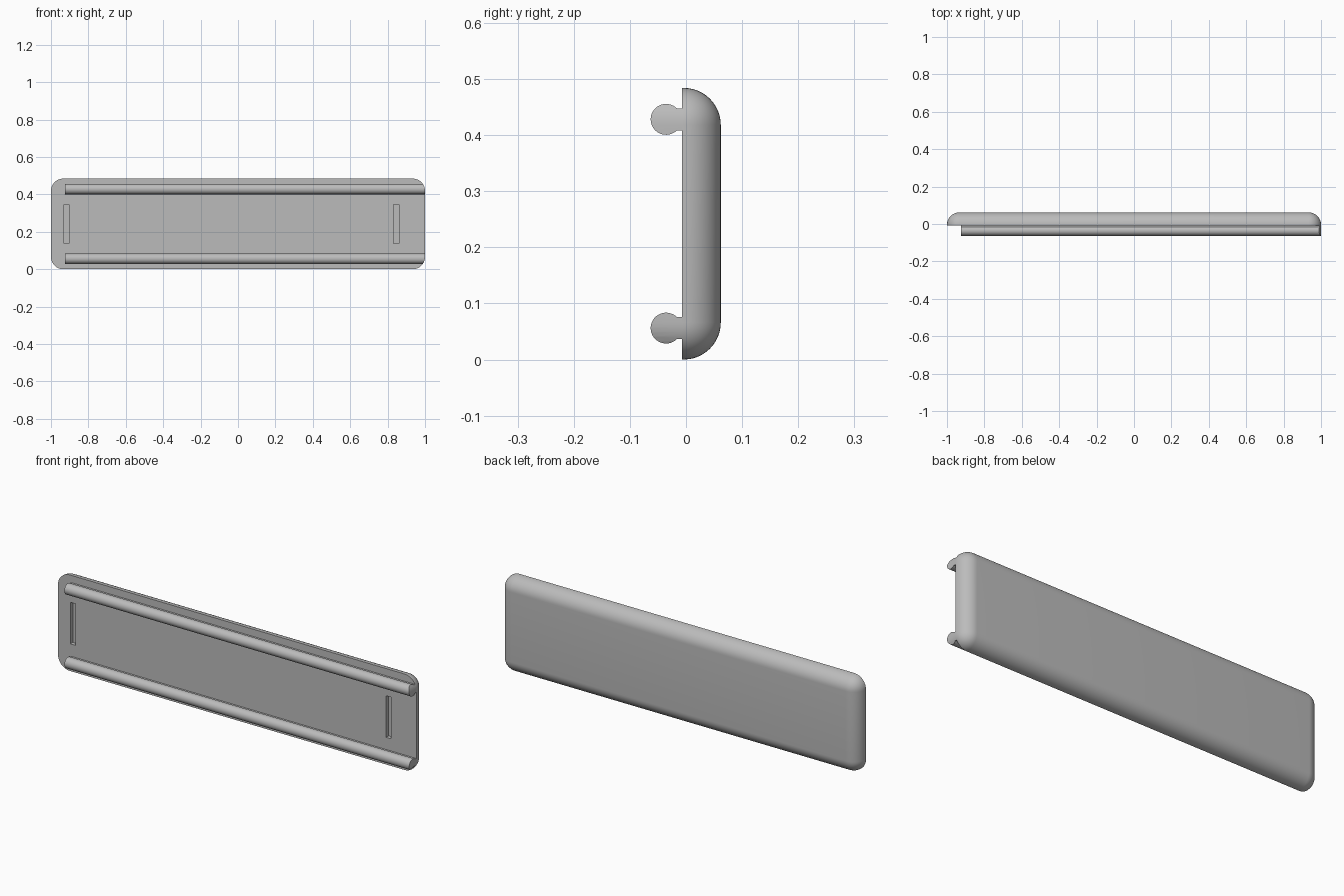
import bpy, bmesh, math

if "Cube" in bpy.data.objects:
    bpy.data.objects.remove(bpy.data.objects["Cube"], do_unlink=True)

LENGTH, HEIGHT = 2.0, 0.484
FRONT, BACK = -0.007, 0.062
RADIUS = 0.066
MID = HEIGHT / 2

grey = bpy.data.materials.new("plain_grey")
grey.use_nodes = True
grey.diffuse_color = (0.5, 0.5, 0.5, 1)
grey.node_tree.nodes["Principled BSDF"].inputs["Base Color"].default_value = grey.diffuse_color


def finish(name, bm):
    bmesh.ops.recalc_face_normals(bm, faces=bm.faces[:])
    mesh = bpy.data.meshes.new(name)
    bm.to_mesh(mesh)
    bm.free()
    mesh.materials.append(grey)
    obj = bpy.data.objects.new(name, mesh)
    bpy.context.collection.objects.link(obj)
    return obj


def box(name, x, y, z, rounded=None):
    """Box from (min, max) ranges; 'rounded' picks the edges to round."""
    bm = bmesh.new()
    bmesh.ops.create_cube(bm, size=1)
    for v in bm.verts:
        v.co = [r[0] if c < 0 else r[1] for c, r in zip(v.co, (x, y, z))]
    if rounded:
        edges = [e for e in bm.edges if rounded(e)]
        bmesh.ops.bevel(bm, geom=edges, offset=RADIUS, segments=12,
                        profile=0.5, affect='EDGES')
    return finish(name, bm)


def cut(obj, cutter, operation):
    """Apply a boolean and remove the cutter."""
    mod = obj.modifiers.new("cut", 'BOOLEAN')
    mod.operation, mod.object, mod.solver = operation, cutter, 'EXACT'
    bpy.context.view_layer.objects.active = obj
    bpy.ops.object.modifier_apply(modifier=mod.name)
    bpy.data.objects.remove(cutter, do_unlink=True)


def smooth(obj):
    bpy.ops.object.select_all(action='DESELECT')
    obj.select_set(True)
    bpy.context.view_layer.objects.active = obj
    bpy.ops.object.shade_smooth_by_angle(angle=math.radians(30))


# Pillow-edged panel: everything rounded except the rim of the flat front
panel = box("panel", (-LENGTH / 2, LENGTH / 2), (FRONT, BACK), (0, HEIGHT),
            lambda e: any(v.co.y > 0 for v in e.verts))

# Two shallow upright slots in the front face
for x in (-0.917, 0.846):
    slot = box("slot_cutter", (x - 0.014, x + 0.014), (FRONT - 0.05, FRONT + 0.02),
               (MID - 0.105, MID + 0.105))
    cut(panel, slot, 'DIFFERENCE')
smooth(panel)


# Rails: a round bead on a narrow neck, trimmed to the panel outline
def rail(name, z):
    radius, neck, centre = 0.0275, 0.0195, -0.0355
    start = math.asin(neck / radius)
    steps = 32
    profile = [(FRONT, neck)]
    for i in range(steps + 1):
        a = start + (2 * math.pi - 2 * start) * i / steps
        profile.append((centre + radius * math.cos(a), radius * math.sin(a)))
    profile.append((FRONT, -neck))
    bm = bmesh.new()
    face = bm.faces.new([bm.verts.new((-0.925, y, z + dz)) for y, dz in profile])
    ext = bmesh.ops.extrude_face_region(bm, geom=[face])
    for v in ext["geom"]:
        if isinstance(v, bmesh.types.BMVert):
            v.co.x = LENGTH / 2 + 0.02
    obj = finish(name, bm)
    outline = box("outline_cutter", (-LENGTH / 2, LENGTH / 2), (-0.2, 0.2), (0, HEIGHT),
                  lambda e: abs(e.verts[0].co.y - e.verts[1].co.y) > 0.1)
    cut(obj, outline, 'INTERSECT')
    smooth(obj)


rail("upper_rail", MID + 0.186)
rail("lower_rail", MID - 0.186)
